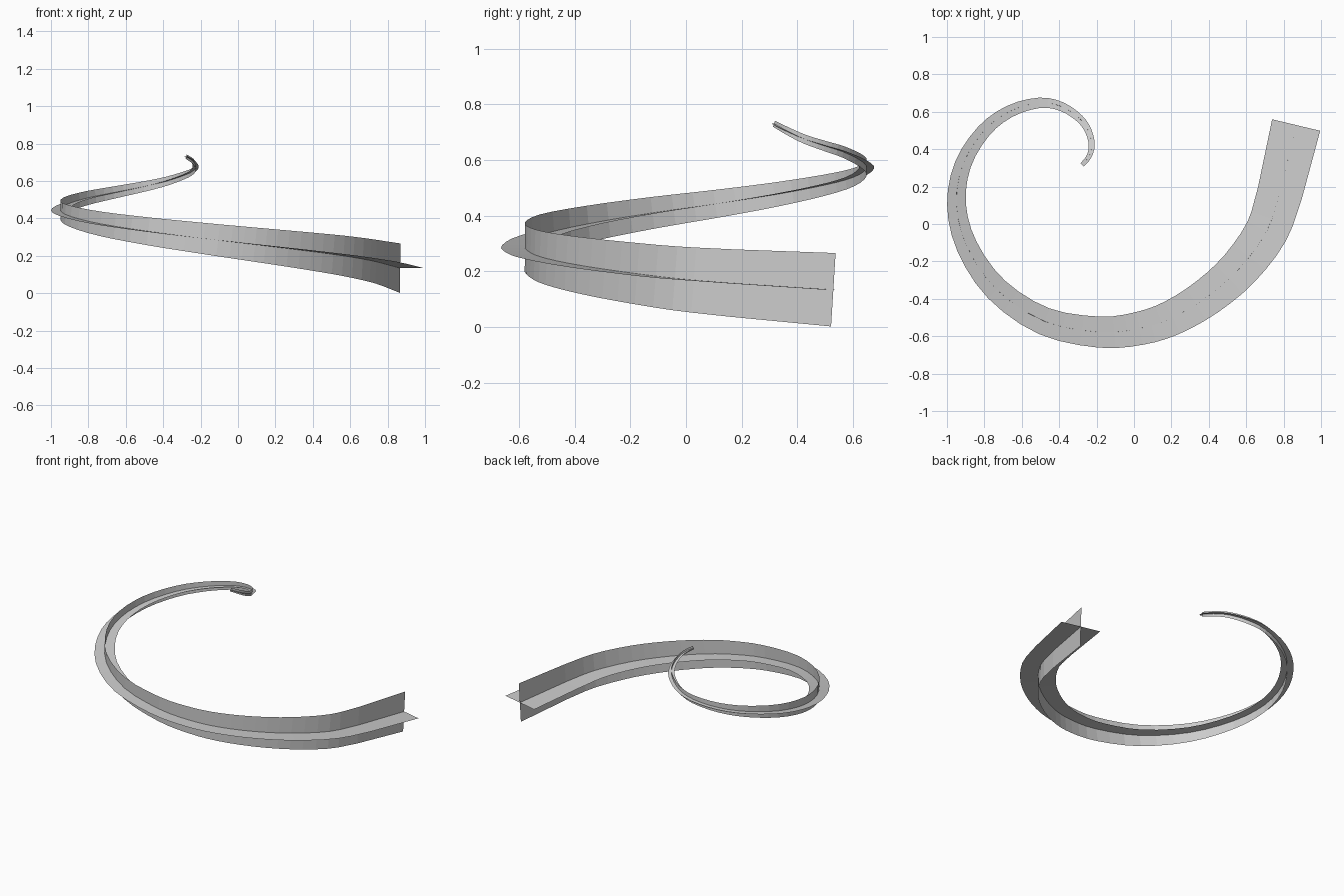
import bpy
from mathutils import Vector

if "Cube" in bpy.data.objects:
    bpy.data.objects.remove(bpy.data.objects["Cube"])

# Centre line of the tapering spiral (x, y, z), wide end first
PATH = [Vector(p) for p in (
    (.867, .529, .134), (.780, .165, .158), (.709, -.04, .175), (.564, -.238, .200),
    (.393, -.388, .223), (.206, -.500, .246), (.03, -.558, .267), (-.185, -.578, .293),
    (-.480, -.520, .331), (-.735, -.350, .371), (-.893, -.120, .410), (-.949, .105, .442),
    (-.915, .317, .475), (-.805, .495, .509), (-.665, .602, .538), (-.505, .648, .570),
    (-.385, .627, .598), (-.291, .564, .629), (-.245, .499, .650), (-.226, .425, .675),
    (-.240, .362, .705), (-.277, .316, .730))]


def smooth_path(pts, steps):
    """Catmull-Rom resampling; the first span stays straight."""
    out = [pts[0]]
    for i in range(1, len(pts) - 1):
        a, b, c = pts[i - 1], pts[i], pts[i + 1]
        d = pts[i + 2] if i + 2 < len(pts) else c + (c - b)
        if i == 1:
            a = b - (c - b)
        for k in range(steps):
            t = k / steps
            out.append(.5 * (2 * b + (c - a) * t + (2 * a - 5 * b + 4 * c - d) * t**2
                             + (3 * b - a - 3 * c + d) * t**3))
    return out + [pts[-1]]


path = smooth_path(PATH, 3)
lengths = [0]
for a, b in zip(path, path[1:]):
    lengths.append(lengths[-1] + (b - a).length)


def ribbon(name, upright):
    """Flat strip along the path, narrowing steadily towards the inner end."""
    verts = []
    for i, p in enumerate(path):
        tangent = (path[min(i + 1, len(path) - 1)] - path[max(i - 1, 0)]).normalized()
        side = tangent.cross(Vector((0, 0, 1))).normalized()
        axis = side.cross(tangent) if upright else side
        half = .132 + (.012 - .132) * lengths[i] / lengths[-1]
        verts += [p - axis * half, p, p + axis * half]
    faces = []
    for i in range(len(path) - 1):
        for j in (0, 1):
            k = 3 * i + j
            faces.append((k, k + 1, k + 4, k + 3))
    mesh = bpy.data.meshes.new(name)
    mesh.from_pydata(verts, [], faces)
    obj = bpy.data.objects.new(name, mesh)
    bpy.context.collection.objects.link(obj)
    return obj


# Two crossed blades form the plus-shaped section
ribbon("horizontal_blade", False)
ribbon("upright_blade", True)
